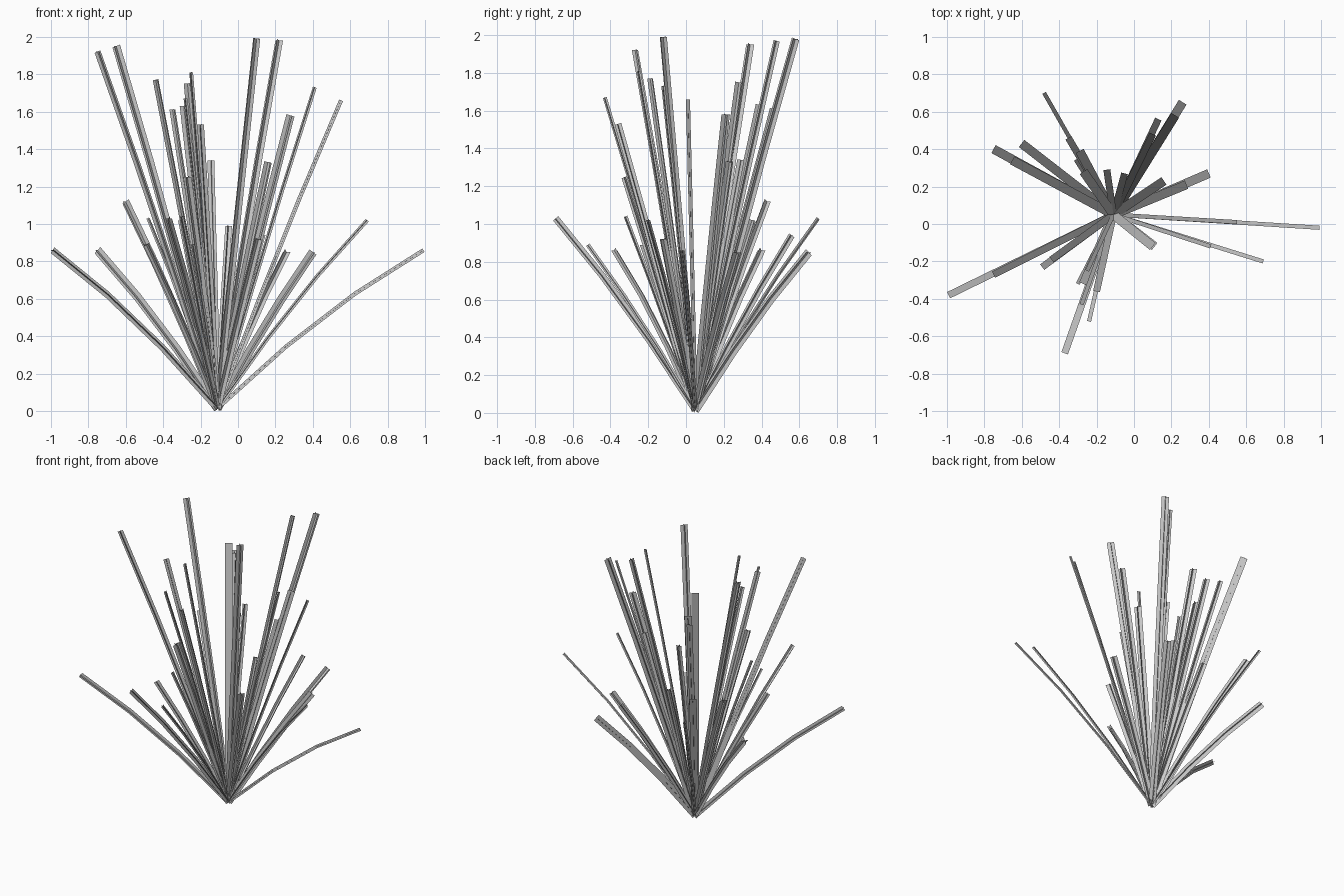
import bpy
from mathutils import Vector

cube = bpy.data.objects.get("Cube")
if cube:
    bpy.data.objects.remove(cube, do_unlink=True)

# One plain grey for the whole tuft
grey = bpy.data.materials.new("blade_grey")
grey.use_nodes = True
colour = (0.6, 0.6, 0.6, 1)
grey.diffuse_color = colour
grey.node_tree.nodes["Principled BSDF"].inputs["Base Color"].default_value = colour

ROOT = Vector((-.11, .05, .015))
UP = Vector((0, 0, 1))
SEGMENTS = 3


def blade_path(tip):
    """Points from the root to the tip, arching slightly upwards."""
    reach = tip - ROOT
    run = reach.xy.length
    points = []
    for i in range(SEGMENTS + 1):
        t = i / SEGMENTS
        arch = .2 * run * t * (1 - t)
        points.append(ROOT + reach * t + UP * arch)
    return points


def add_strip(verts, faces, points, offsets):
    """Flat ribbon along the path, spread by the offset at every point."""
    start = len(verts)
    for point, offset in zip(points, offsets):
        verts.extend((point - offset, point + offset))
    for i in range(len(points) - 1):
        a = start + 2 * i
        faces.append((a, a + 1, a + 3, a + 2))


def add_blade(name, tip, width):
    """Blade made of two ribbons crossing at right angles."""
    points = blade_path(Vector(tip))
    side = (points[-1] - ROOT).cross(UP).normalized()
    across, upright = [], []
    for i in range(len(points)):
        before = points[max(i - 1, 0)]
        after = points[min(i + 1, SEGMENTS)]
        normal = side.cross(after - before).normalized()
        across.append(side * width / 2)
        upright.append(normal * width / 2)
    verts, faces = [], []
    add_strip(verts, faces, points, across)
    add_strip(verts, faces, points, upright)
    mesh = bpy.data.meshes.new(name)
    mesh.from_pydata(verts, [], faces)
    mesh.materials.append(grey)
    mesh.update()
    blade = bpy.data.objects.new(name, mesh)
    bpy.context.collection.objects.link(blade)


# Blade tips grouped by blade width
slim = [
    (.55, .01, 1.66), (.99, -.02, .86), (.41, -.12, 1.73), (.69, -.2, 1.02),
    (-.48, .7, 1.03), (-.25, -.25, 1.81), (-.3, -.32, 1.04),
    (-.28, -.43, 1.67), (-.24, -.52, .89),
]
medium = [
    (-.75, -.27, 1.92), (-.99, -.38, .86), (-.44, -.19, 1.77),
    (-.49, -.23, .89), (-.35, .46, 1.61), (-.145, .29, 1.34),
    (-.05, .27, .99), (.1, .48, 1.97), (.13, .56, .94),
    (-.2, -.36, 1.53), (-.37, -.69, 1.03),
]
broad = [
    (-.65, .34, 1.95), (-.75, .4, .86), (-.6, .43, 1.12), (-.29, .39, 1.63),
    (-.27, .28, 1.75), (-.3, .35, 1.02), (.22, .58, 1.98), (.26, .65, .85),
    (.16, .23, 1.33), (.28, .21, 1.58), (.4, .27, .85), (.1, -.12, 1.99),
    (.11, -.12, .92), (-.27, -.32, 1.25),
]

for kind, width, tips in (("slim", .022, slim), ("medium", .037, medium),
                          ("broad", .048, broad)):
    for number, tip in enumerate(tips, start=1):
        add_blade(f"{kind}_blade_{number}", tip, width)
